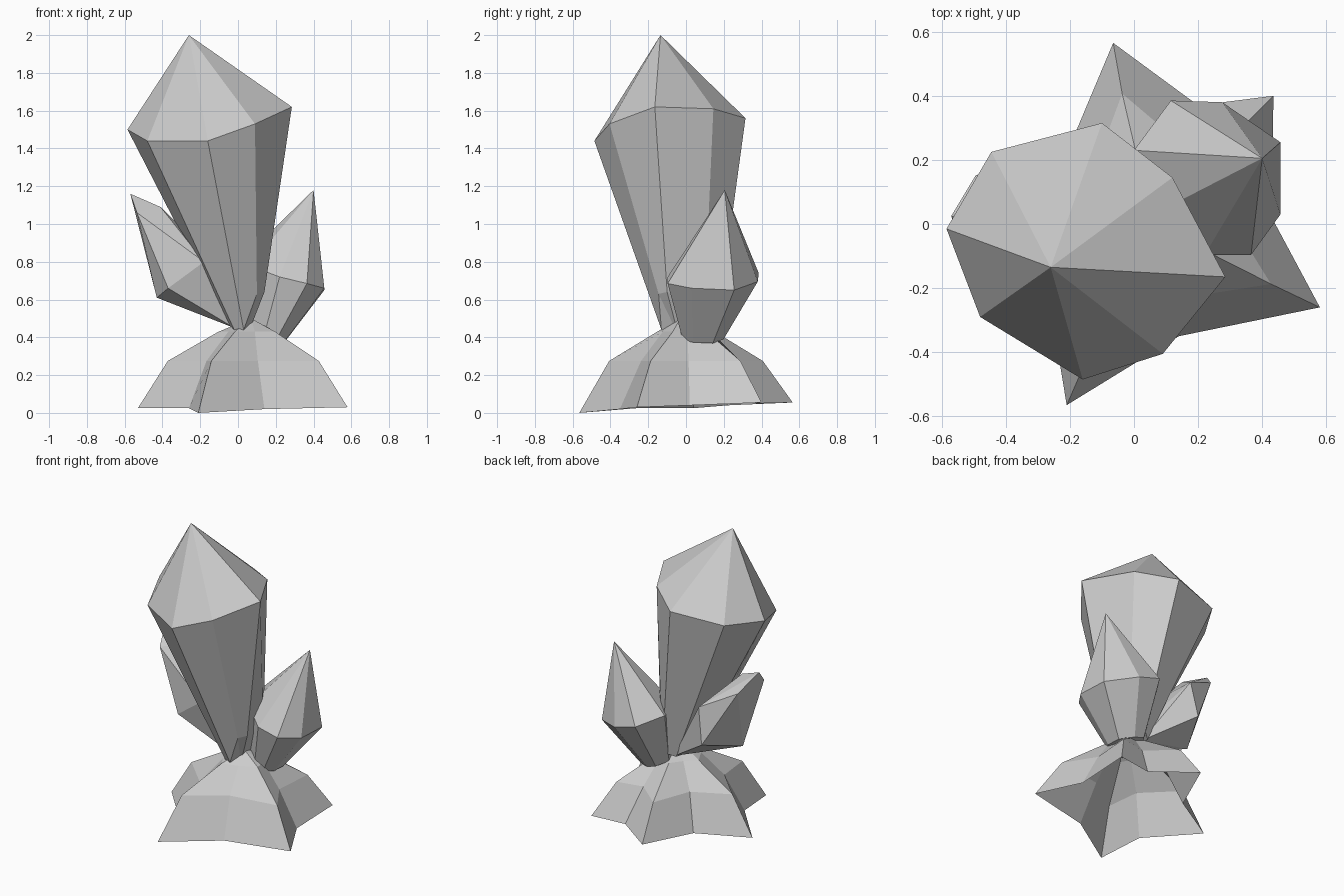
import bpy, bmesh
from mathutils import Vector as V

if "Cube" in bpy.data.objects:
    bpy.data.objects.remove(bpy.data.objects["Cube"])


def finish(name, bm):
    bmesh.ops.recalc_face_normals(bm, faces=bm.faces)
    me = bpy.data.meshes.new(name)
    bm.to_mesh(me)
    bm.free()
    ob = bpy.data.objects.new(name, me)
    bpy.context.collection.objects.link(ob)
    return ob


def loft(name, rings, start=None, end=None):
    """Skin rings of points, optionally fanning each end to a tip."""
    bm = bmesh.new()
    rows = [[bm.verts.new(p) for p in r] for r in rings]
    n = len(rows[0])
    for a, b in zip(rows, rows[1:]):
        for i in range(n):
            j = (i + 1) % n
            bm.faces.new((a[i], a[j], b[j], b[i]))
    for tip, row in ((start, rows[0]), (end, rows[-1])):
        if tip:
            t = bm.verts.new(tip)
            for i in range(n):
                bm.faces.new((row[i], row[(i + 1) % n], t))
    return finish(name, bm)


# rocky star base: spikes and valleys alternate, hollow underneath
foot = [(.58, -.26, .03), (.43, .02, .04), (.435, .40, .055), (.2, .37, .05),
        (-.065, .565, .055), (-.21, .22, .04), (-.53, .04, .025), (-.26, -.26, .025),
        (-.21, -.565, 0), (.14, -.35, .02)]
mid, top = [], []
for i, (x, y, z) in enumerate(foot):
    s, t = (.72, .27) if i % 2 == 0 else (.68, .35)
    mid.append((x * s + .01, y * s, .275))
    top.append((x * t + .04, y * t, .43))
loft("rock_base", [foot, mid, top], end=(.07, -.03, .5))

# large leaning crystal
shoulder = [(-.585, -.015, 1.5), (-.445, .225, 1.52), (-.10, .315, 1.56), (.12, .145, 1.61),
            (.285, -.165, 1.62), (.09, -.405, 1.53), (-.16, -.485, 1.44), (-.48, -.29, 1.44)]
root = [(-.06, 0, .48), (-.01, .12, .47), (.06, .17, .5), (.12, .1, .6),
        (.14, -.1, .64), (.1, -.145, .63), (.03, -.13, .44), (-.02, -.11, .44)]
loft("large_crystal", [root, shoulder], start=(.05, -.04, .41), end=(-.26, -.135, 2))

# right crystal: its root ring is a shrunken copy of the shoulder
shoulder = [(.457, .255, .65), (.457, .03, .66), (.365, -.097, .685), (.22, -.097, .72),
            (.06, .03, .78), (0, .23, .79), (.115, .385, .74), (.275, .38, .695)]
root = [V((.14, .09, .40)) + .45 * (V(p) - V((.23, .14, .72))) for p in shoulder]
loft("right_crystal", [root, shoulder], start=(.14, .09, .39), end=(.40, .205, 1.18))

# left crystal: strongly leaning with a chiselled tip
bm = bmesh.new()
for p in [(-.57, .025, 1.16), (-.495, .15, 1.04), (-.535, -.08, 1.06), (-.41, -.02, 1.09),
          (-.43, 0, .61), (-.37, -.12, .66), (-.18, -.14, .80), (-.22, 0, .9),
          (-.40, .19, .86), (-.26, .235, .92), (-.3, .26, .68),
          (-.02, -.04, .45), (.02, .1, .46), (.02, 0, .55)]:
    bm.verts.new(p)
bmesh.ops.convex_hull(bm, input=bm.verts)
loose = [v for v in bm.verts if not v.link_faces]
bmesh.ops.delete(bm, geom=loose, context='VERTS')
finish("left_crystal", bm)
